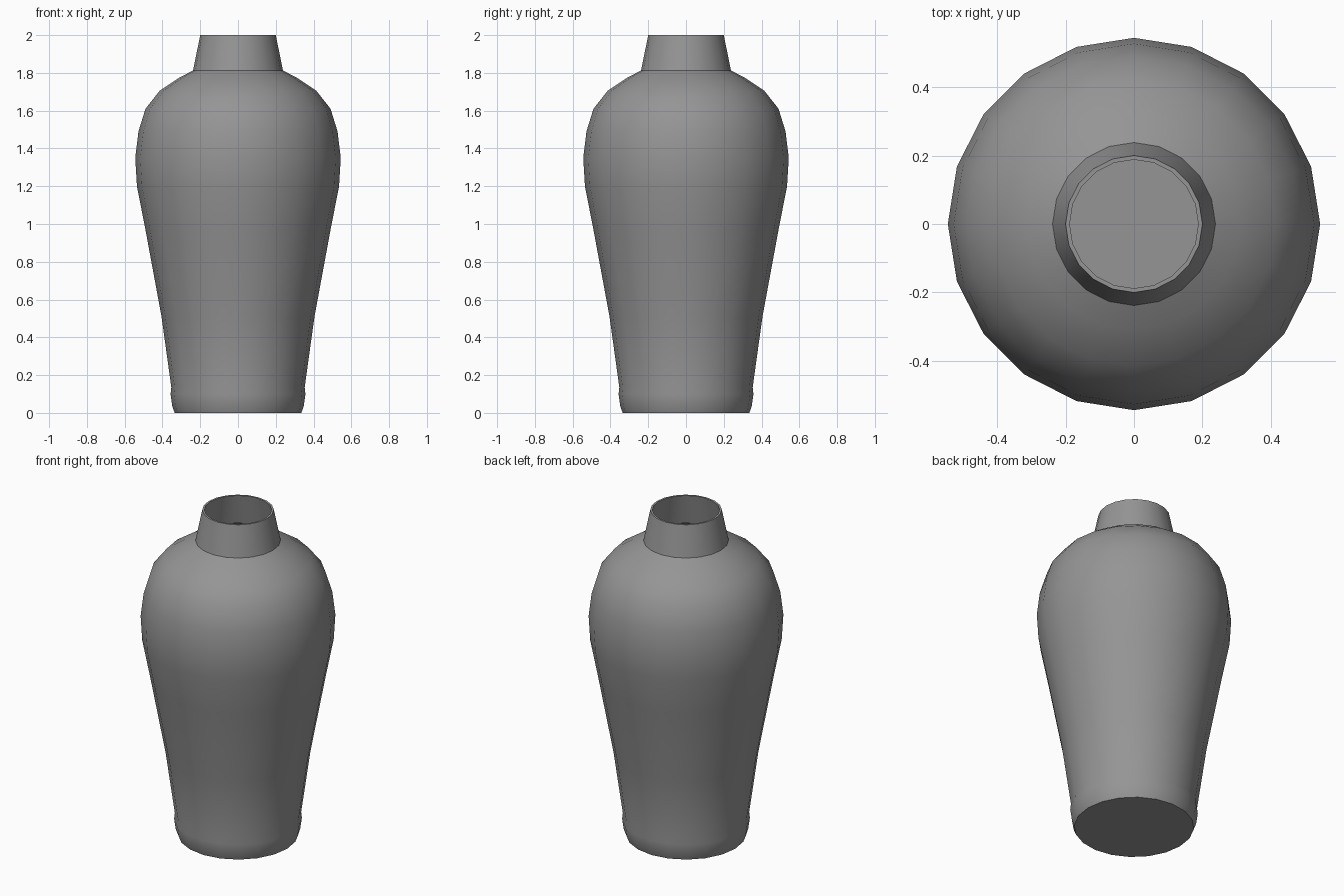
import bpy
import bmesh
from math import cos, sin, pi, radians

SIDES = 20
WALL = 0.012

cube = bpy.data.objects.get("Cube")
if cube:
    bpy.data.objects.remove(cube, do_unlink=True)

glaze = bpy.data.materials.new("grey glaze")
glaze.use_nodes = True
GREY = (0.3, 0.3, 0.3, 1)
glaze.diffuse_color = GREY
glaze.node_tree.nodes["Principled BSDF"].inputs["Base Color"].default_value = GREY


def lathe(name, profile):
    """Spin a (radius, height) profile about z; radius 0 closes an end."""
    bm = bmesh.new()
    rings = []
    for r, z in profile:
        if r == 0:
            rings.append([bm.verts.new((0, 0, z))] * SIDES)
        else:
            rings.append([bm.verts.new((r * cos(2 * pi * i / SIDES),
                                        r * sin(2 * pi * i / SIDES), z))
                          for i in range(SIDES)])
    for low, high in zip(rings, rings[1:]):
        for i in range(SIDES):
            j = (i + 1) % SIDES
            corners = dict.fromkeys((low[i], low[j], high[j], high[i]))
            bm.faces.new(list(corners))
    bmesh.ops.recalc_face_normals(bm, faces=bm.faces)
    mesh = bpy.data.meshes.new(name)
    bm.to_mesh(mesh)
    bm.free()
    mesh.materials.append(glaze)
    obj = bpy.data.objects.new(name, mesh)
    bpy.context.collection.objects.link(obj)
    bpy.ops.object.select_all(action="DESELECT")
    obj.select_set(True)
    bpy.context.view_layer.objects.active = obj
    bpy.ops.object.shade_smooth_by_angle(angle=radians(35))
    return obj


# Outer wall from foot, over the belly and shoulder, to the lip
outer = [(0.335, 0), (0.348, 0.035), (0.357, 0.10), (0.353, 0.135),
         (0.405, 0.51), (0.49, 0.97), (0.535, 1.2), (0.544, 1.35),
         (0.527, 1.49), (0.49, 1.61), (0.415, 1.705), (0.31, 1.775),
         (0.238, 1.813), (0.2, 2)]
# Inner wall runs back down parallel to the outside
inner = [(r - WALL, max(z, WALL) if z < 2 else z) for r, z in reversed(outer)]

lathe("vase", [(0, 0)] + outer + inner + [(0, WALL)])
